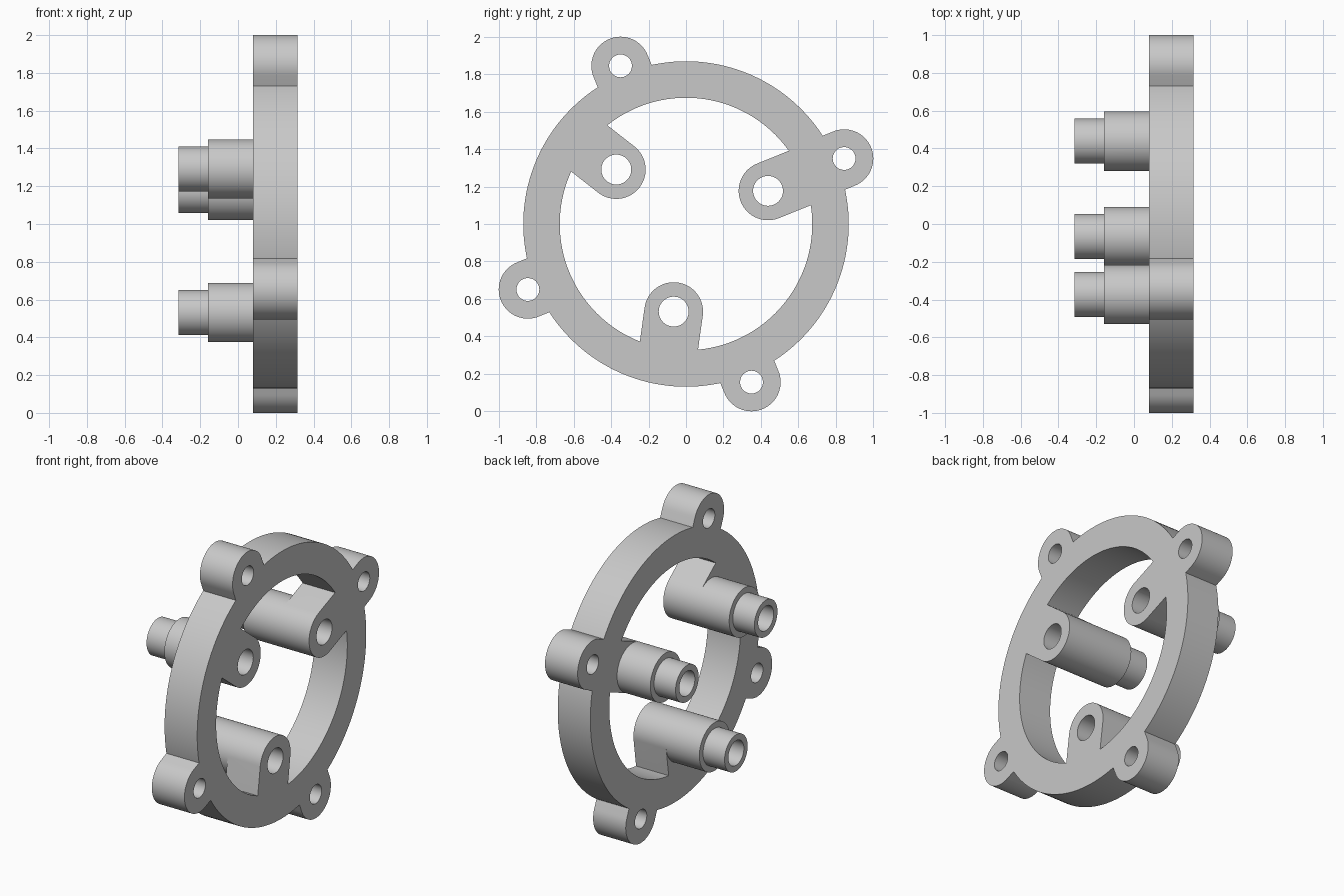
import bpy
import bmesh
from math import cos, sin, pi, radians

old = bpy.data.objects.get("Cube")
if old:
    bpy.data.objects.remove(old, do_unlink=True)

BACK, FACE = 0.08, 0.315        # plate thickness along x
SHOULDER, TIP = -0.16, -0.315   # stepped boss ends
MID = 1.0                       # height of the ring axis
RIM, BORE = 0.87, 0.675         # ring radii
LUG_AT, LUG_R, LUG_HOLE = 0.915, 0.156, 0.061
BOSS_AT, BOSS_R, TIP_R, BOSS_HOLE = 0.473, 0.157, 0.119, 0.08

grey = bpy.data.materials.new("plain_grey")
grey.use_nodes = True
colour = (0.58, 0.58, 0.58, 1)
grey.diffuse_color = colour
grey.node_tree.nodes["Principled BSDF"].inputs["Base Color"].default_value = colour


def prism(name, outline, x0, x1):
    """Extrude a (y, z) outline, given around the ring axis, from x0 to x1."""
    bm = bmesh.new()
    base = bm.faces.new([bm.verts.new((x0, y, z + MID)) for y, z in outline])
    top = bmesh.ops.extrude_face_region(bm, geom=[base])["geom"]
    verts = [v for v in top if isinstance(v, bmesh.types.BMVert)]
    bmesh.ops.translate(bm, verts=verts, vec=(x1 - x0, 0, 0))
    bmesh.ops.recalc_face_normals(bm, faces=bm.faces)
    mesh = bpy.data.meshes.new(name)
    bm.to_mesh(mesh)
    bm.free()
    mesh.materials.append(grey)
    ob = bpy.data.objects.new(name, mesh)
    bpy.context.collection.objects.link(ob)
    return ob


def arc(dist, angle, r, n=64, start=0.0, sweep=2 * pi):
    """Points of an arc whose centre lies at a polar position on the plate."""
    cy, cz = dist * cos(angle), dist * sin(angle)
    full = sweep > 6
    count = n if full else n + 1
    return [(cy + r * cos(angle + start + sweep * i / n),
             cz + r * sin(angle + start + sweep * i / n)) for i in range(count)]


def radial_box(angle, d0, d1, half):
    """Rectangle running outwards along a spoke."""
    c, s = cos(angle), sin(angle)
    return [(d * c - w * s, d * s + w * c)
            for d, w in ((d0, -half), (d1, -half), (d1, half), (d0, half))]


def combine(target, other, operation):
    """Boolean the other part into the target, then discard it."""
    mod = target.modifiers.new("join", "BOOLEAN")
    mod.operation = operation
    mod.solver = "EXACT"
    mod.object = other
    bpy.context.view_layer.objects.active = target
    bpy.ops.object.modifier_apply(modifier=mod.name)
    bpy.data.objects.remove(other, do_unlink=True)


# Ring with four outer lugs
ring = prism("mounting_ring", arc(0, 0, RIM, 160), BACK, FACE)
lug_angles = [radians(22.5 + 90 * i) for i in range(4)]
boss_angles = [radians(22 + 120 * i) for i in range(3)]
for a in lug_angles:
    lug = arc(LUG_AT, a, LUG_R, 32, -pi / 2, pi)
    lug += radial_box(a, 0.77, LUG_AT, LUG_R)[3::-3]
    combine(ring, prism("lug", lug, BACK, FACE), "UNION")
combine(ring, prism("bore", arc(0, 0, BORE, 128), BACK - 1, FACE + 1), "DIFFERENCE")

# Three inner arms carrying stepped bosses
for a in boss_angles:
    arm = radial_box(a, BOSS_AT, 0.77, BOSS_R)
    combine(ring, prism("arm", arm, BACK, FACE), "UNION")
    combine(ring, prism("boss", arc(BOSS_AT, a, BOSS_R), SHOULDER, FACE), "UNION")
    combine(ring, prism("boss_tip", arc(BOSS_AT, a, TIP_R), TIP, 0), "UNION")

# Through holes
for angles, dist, r in ((lug_angles, LUG_AT, LUG_HOLE), (boss_angles, BOSS_AT, BOSS_HOLE)):
    for a in angles:
        combine(ring, prism("drill", arc(dist, a, r, 48), -1, 1), "DIFFERENCE")

# Smooth curves, crisp edges
bpy.ops.object.select_all(action="DESELECT")
ring.select_set(True)
bpy.context.view_layer.objects.active = ring
bpy.ops.object.shade_smooth_by_angle(angle=radians(30))
